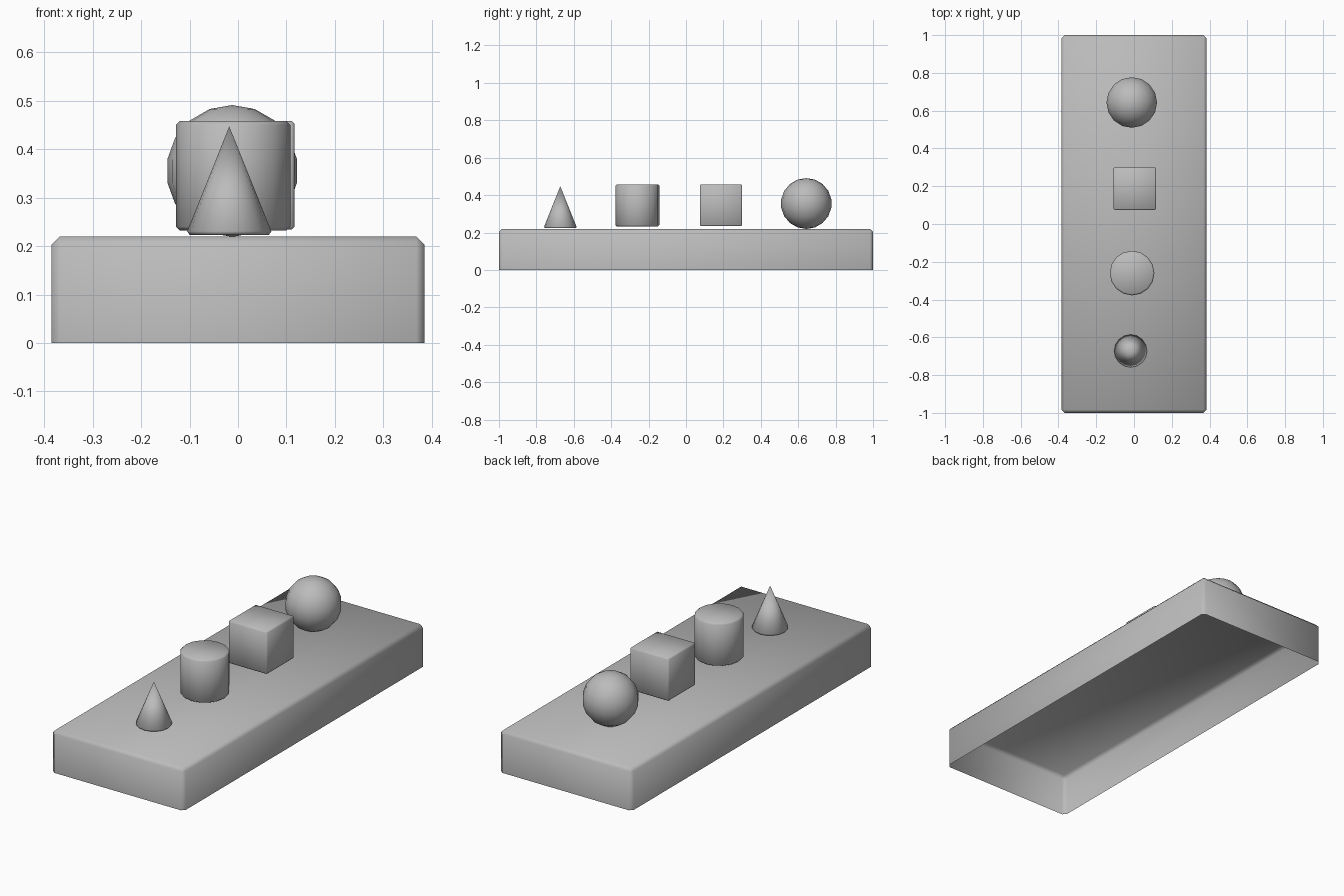
import bpy, bmesh, math

if "Cube" in bpy.data.objects:
    bpy.data.objects.remove(bpy.data.objects["Cube"])

grey = bpy.data.materials.new("plain grey")
grey.diffuse_color = (0.5, 0.5, 0.5, 1)
grey.use_nodes = True
grey.node_tree.nodes["Principled BSDF"].inputs["Base Color"].default_value = grey.diffuse_color


def finish(name, bm, location, bevel=0, angle=50):
    """Bevel the sharp edges, then turn the bmesh into a smooth shaded object."""
    if bevel:
        edges = [e for e in bm.edges if e.is_manifold and e.calc_face_angle() > math.radians(40)]
        bmesh.ops.bevel(bm, geom=edges, offset=bevel, segments=1, affect='EDGES')
    mesh = bpy.data.meshes.new(name)
    bm.to_mesh(mesh)
    bm.free()
    mesh.materials.append(grey)
    obj = bpy.data.objects.new(name, mesh)
    obj.location = location
    bpy.context.collection.objects.link(obj)
    bpy.ops.object.select_all(action='DESELECT')
    obj.select_set(True)
    bpy.context.view_layer.objects.active = obj
    bpy.ops.object.shade_smooth_by_angle(angle=math.radians(angle))


def box(size):
    bm = bmesh.new()
    bmesh.ops.create_cube(bm, size=1)
    bmesh.ops.scale(bm, vec=size, verts=bm.verts)
    return bm


def cone(bottom, top, height, sides=16):
    bm = bmesh.new()
    bmesh.ops.create_cone(bm, cap_ends=True, segments=sides,
                          radius1=bottom, radius2=top, depth=height)
    bmesh.ops.remove_doubles(bm, verts=bm.verts, dist=1e-5)
    return bm


# Base slab: hollow, open underneath
bm = box((0.77, 2.0, 0.22))
bm.normal_update()
bmesh.ops.delete(bm, geom=[f for f in bm.faces if f.normal.z < -0.9], context='FACES')
finish("base", bm, (0, 0, 0.11), 0.017)

# Cone with a softened bottom rim
bm = cone(0.09, 0, 0.224)
rim = [e for e in bm.edges if all(v.co.z < 0 for v in e.verts)]
bmesh.ops.bevel(bm, geom=rim, offset=0.008, segments=1, affect='EDGES')
finish("cone", bm, (-0.018, -0.672, 0.335), 0, 65)

# Cylinder and cube with small edge bevels
finish("cylinder", cone(0.118, 0.118, 0.226), (-0.01, -0.26, 0.345), 0.008)
finish("cube", box((0.226, 0.226, 0.224)), (0.004, 0.187, 0.346), 0.006)

# Ball
bm = bmesh.new()
bmesh.ops.create_uvsphere(bm, u_segments=16, v_segments=9, radius=0.136)
finish("sphere", bm, (-0.012, 0.643, 0.355))
